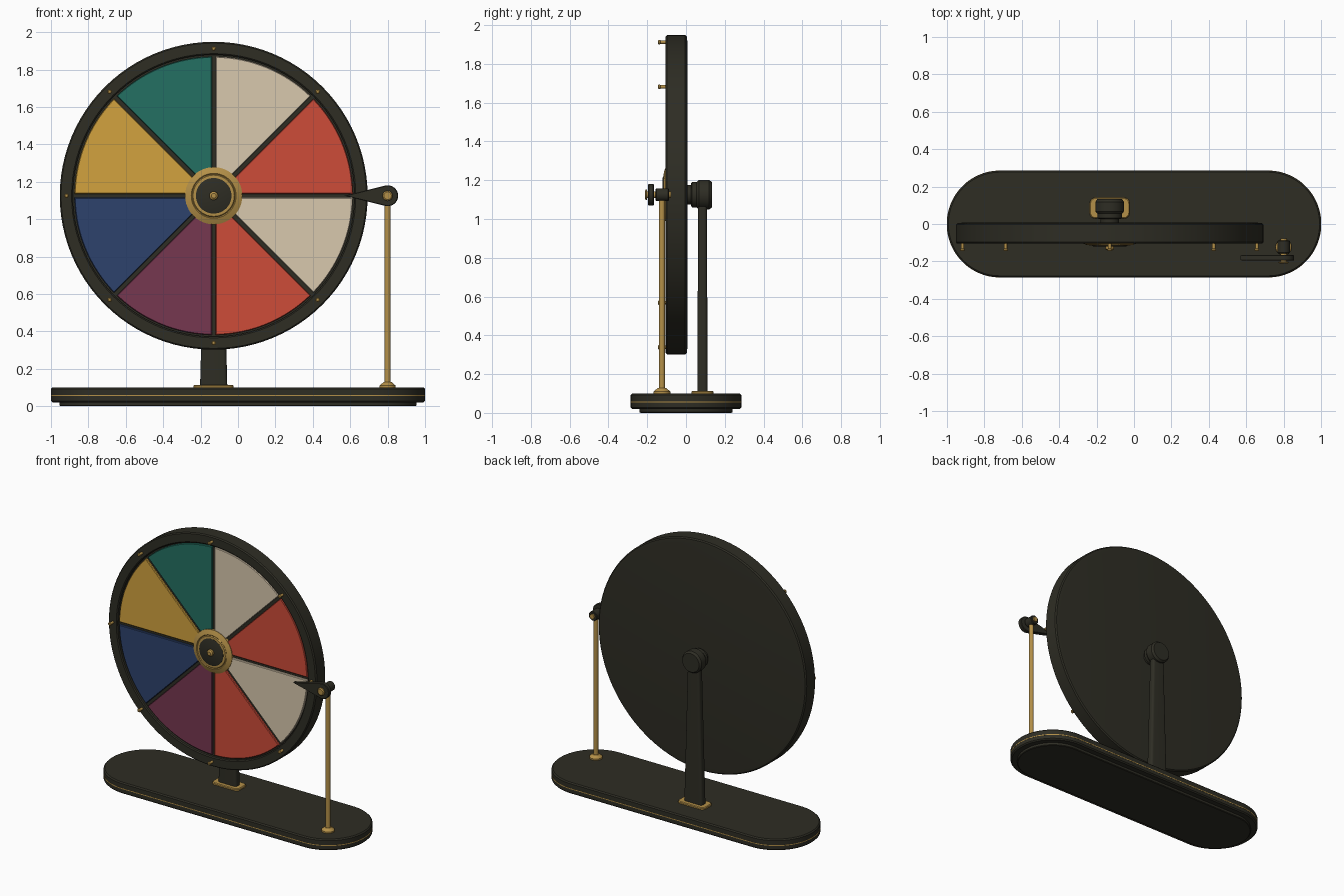
import bpy, bmesh
from math import sin, cos, asin, pi, radians

if "Cube" in bpy.data.objects:
    bpy.data.objects.remove(bpy.data.objects["Cube"], do_unlink=True)


def material(name, rgb):
    lin = [((c / 255 + 0.055) / 1.055) ** 2.4 for c in rgb]
    m = bpy.data.materials.new(name)
    m.use_nodes = True
    m.diffuse_color = (*lin, 1)
    m.node_tree.nodes["Principled BSDF"].inputs["Base Color"].default_value = (*lin, 1)
    return m


DARK = material("dark bronze", (46, 45, 36))
BRASS = material("brass", (180, 144, 72))
RED = material("red", (205, 76, 57))
CREAM = material("cream", (216, 200, 174))
GREEN = material("green", (36, 112, 98))
YELLOW = material("yellow", (210, 162, 62))
NAVY = material("navy", (45, 66, 108))
PLUM = material("plum", (118, 55, 80))

HUB_X, HUB_Z = -0.13, 1.125      # wheel centre
ARM_X, ARM_Y = 0.80, -0.124      # pointer stand


def loft(name, rings, mat):
    """Skin equal-length rings of points and cap both ends."""
    bm = bmesh.new()
    vs = [[bm.verts.new(p) for p in ring] for ring in rings]
    n = len(vs[0])
    for a, b in zip(vs, vs[1:]):
        for i in range(n):
            j = (i + 1) % n
            bm.faces.new((a[i], a[j], b[j], b[i]))
    bm.faces.new(vs[0])
    bm.faces.new(vs[-1])
    bmesh.ops.recalc_face_normals(bm, faces=bm.faces)
    mesh = bpy.data.meshes.new(name)
    bm.to_mesh(mesh)
    bm.free()
    mesh.materials.append(mat)
    ob = bpy.data.objects.new(name, mesh)
    bpy.context.collection.objects.link(ob)
    bpy.ops.object.select_all(action='DESELECT')
    ob.select_set(True)
    bpy.context.view_layer.objects.active = ob
    bpy.ops.object.shade_smooth_by_angle(angle=radians(30))
    return ob


def turn_y(name, x, z, profile, mat, n=48):
    """Turned part on a y axis; profile holds (radius, y)."""
    ang = [2 * pi * i / n for i in range(n)]
    return loft(name, [[(x + r * cos(a), y, z + r * sin(a)) for a in ang]
                       for r, y in profile], mat)


def turn_z(name, x, y, profile, mat, n=32):
    """Turned part on a z axis; profile holds (radius, z)."""
    ang = [2 * pi * i / n for i in range(n)]
    return loft(name, [[(x + r * cos(a), y + r * sin(a), z) for a in ang]
                       for r, z in profile], mat)


def slab(name, cx, cy, sections, mat, steps=8):
    """Rounded-rectangle stack; sections hold (half x, half y, corner radius, z)."""
    rings = []
    for hx, hy, r, z in sections:
        ring = []
        for q, (sx, sy) in enumerate([(1, 1), (-1, 1), (-1, -1), (1, -1)]):
            for i in range(steps + 1):
                a = (q + i / steps) * pi / 2
                ring.append((cx + sx * (hx - r) + r * cos(a),
                             cy + sy * (hy - r) + r * sin(a), z))
        rings.append(ring)
    return loft(name, rings, mat)


def stadium(name, profile, mat):
    """Long round-ended slab; profile holds (inset, z)."""
    return slab(name, 0, 0, [(1 - d, 0.285 - d, 0.284 - d, z) for d, z in profile],
                mat, 24)


# Base with plinth and inlaid line
stadium("base_plinth", [(0.05, 0), (0.045, 0.004), (0.045, 0.03)], DARK)
stadium("base", [(0.008, 0.02), (0, 0.028), (0, 0.092), (0.008, 0.1)], DARK)
stadium("base_inlay", [(-0.001, 0.054), (-0.001, 0.06)], BRASS)

# Rear post and its foot plate
POST_Y = 0.085
slab("post_foot", HUB_X, POST_Y, [(0.107, 0.056, 0.03, 0.099), (0.107, 0.056, 0.03, 0.109),
                                  (0.102, 0.051, 0.026, 0.114)], BRASS)
slab("post", HUB_X, POST_Y, [(0.073, 0.027, 0.018, 0.1), (0.046, 0.022, 0.015, 1.12)], DARK)

# Bearing and axle behind the wheel
turn_y("axle", HUB_X, HUB_Z, [(0.05, 0), (0.05, 0.04)], DARK)
turn_y("bearing", HUB_X, HUB_Z, [(0.058, 0.026), (0.066, 0.032), (0.066, 0.055), (0.071, 0.06),
                                 (0.077, 0.068), (0.077, 0.118), (0.066, 0.133)], DARK)

# Wheel body: flat back, raised rim, recessed face
turn_y("wheel", HUB_X, HUB_Z, [(0.79, 0.007), (0.815, 0.004), (0.823, -0.004), (0.823, -0.097),
                               (0.816, -0.105), (0.76, -0.105), (0.753, -0.099),
                               (0.753, -0.082)], DARK, 96)


# Coloured wedges with small chamfers
def wedge_outline(start, d, y, gap=0.01, r_in=0.12, r_out=0.744):
    pts = []
    for r, n, flip in ((r_out - d, 16, False), (r_in + d, 6, True)):
        off = asin((gap + d) / r)
        arc = [start + off + (pi / 4 - 2 * off) * i / n for i in range(n + 1)]
        for a in (reversed(arc) if flip else arc):
            pts.append((HUB_X + r * cos(a), y, HUB_Z + r * sin(a)))
    return pts


for k, mat in enumerate([RED, CREAM, GREEN, YELLOW, NAVY, PLUM, RED, CREAM]):
    a = k * pi / 4
    loft(f"wedge_{k + 1}", [wedge_outline(a, d, y) for d, y in
                            ((0, -0.078), (0, -0.092), (0.004, -0.096))], mat)
    # Rim peg on each division
    turn_y(f"peg_{k + 1}", HUB_X + 0.787 * cos(a), HUB_Z + 0.787 * sin(a),
           [(0.009, -0.1), (0.009, -0.132), (0.012, -0.134), (0.012, -0.141),
            (0.007, -0.145)], BRASS, 16)

# Hub cap
turn_y("hub_ring", HUB_X, HUB_Z, [(0.153, -0.08), (0.153, -0.1), (0.139, -0.106), (0.12, -0.113),
                                  (0.115, -0.109), (0.11, -0.115), (0.096, -0.116)], BRASS, 48)
turn_y("hub_disc", HUB_X, HUB_Z, [(0.095, -0.11), (0.095, -0.117), (0.088, -0.12)], DARK)
turn_y("hub_button", HUB_X, HUB_Z, [(0.023, -0.115), (0.023, -0.134), (0.013, -0.142)], BRASS, 24)

# Pointer stand
turn_z("stand_foot", ARM_X, ARM_Y, [(0.043, 0.099), (0.043, 0.11), (0.034, 0.118),
                                    (0.022, 0.128)], BRASS)
turn_z("stand_rod", ARM_X, ARM_Y, [(0.016, 0.1), (0.016, 1.12)], BRASS)
turn_y("stand_joint", ARM_X, HUB_Z, [(0.029, -0.088), (0.033, -0.092), (0.033, -0.152),
                                     (0.029, -0.157)], DARK, 32)
turn_y("joint_pin", ARM_X, HUB_Z, [(0.017, -0.078), (0.017, -0.2), (0.027, -0.2),
                                   (0.027, -0.207), (0.02, -0.212)], BRASS, 24)


# Teardrop pointer aimed at the wheel centre
def teardrop(r, tip, y):
    arc = [radians(-104 + 208 * i / 24) for i in range(25)]
    return [(ARM_X + r * cos(a), y, HUB_Z + r * sin(a)) for a in arc] + [(tip, y, HUB_Z)]


loft("pointer", [teardrop(r, t, y) for r, t, y in
                 ((0.052, 0.58, -0.165), (0.056, 0.57, -0.169),
                  (0.056, 0.57, -0.192), (0.052, 0.58, -0.196))], DARK)
